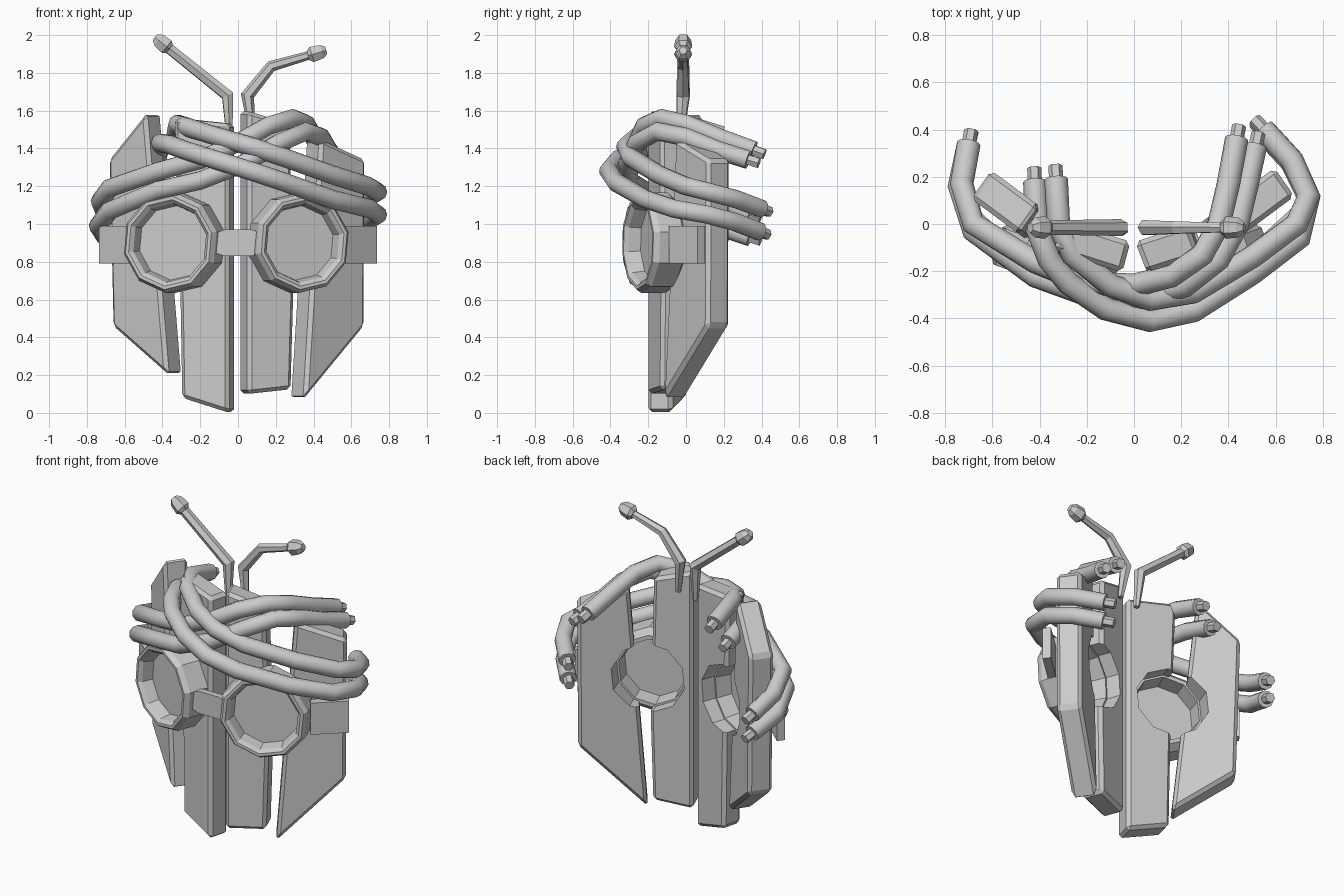
import bpy, bmesh
from math import sin, cos, pi, radians
from mathutils import Matrix, Vector

if "Cube" in bpy.data.objects:
    bpy.data.objects.remove(bpy.data.objects["Cube"])


def finish(name, bm):
    bmesh.ops.recalc_face_normals(bm, faces=bm.faces)
    me = bpy.data.meshes.new(name)
    bm.to_mesh(me)
    bm.free()
    ob = bpy.data.objects.new(name, me)
    bpy.context.collection.objects.link(ob)
    return ob


def to_mesh(ob):
    bpy.ops.object.select_all(action='DESELECT')
    ob.select_set(True)
    bpy.context.view_layer.objects.active = ob
    bpy.ops.object.convert(target='MESH')


def slab(name, outline, a, b, offset, bevel=0.0, cutter=None):
    """x/z outline laid on the upright plane through plan points a and b, thickened by offset."""
    k = (b[1] - a[1]) / (b[0] - a[0])
    bm = bmesh.new()
    front = [bm.verts.new((x, a[1] + k * (x - a[0]), z)) for x, z in outline]
    back = [bm.verts.new(v.co + Vector((*offset, 0))) for v in front]
    bm.faces.new(front)
    bm.faces.new(back)
    n = len(front)
    for i in range(n):
        j = (i + 1) % n
        bm.faces.new((front[i], front[j], back[j], back[i]))
    ob = finish(name, bm)
    if bevel:
        m = ob.modifiers.new("bevel", 'BEVEL')
        m.width, m.segments = bevel, 1
    if cutter:
        m = ob.modifiers.new("eye_hole", 'BOOLEAN')
        m.operation, m.object, m.solver = 'DIFFERENCE', cutter, 'EXACT'
    if bevel or cutter:
        to_mesh(ob)
    return ob


def lathe(name, profile, matrix, closed=True, caps=False, n=10):
    """Ten-sided ring from (radius, depth) points; depth runs along +y."""
    bm = bmesh.new()
    rings = []
    for r, d in profile:
        rings.append([bm.verts.new((r * cos(2 * pi * (i + .35) / n), d,
                                    r * sin(2 * pi * (i + .35) / n))) for i in range(n)])
    pairs = list(zip(rings, rings[1:])) + ([(rings[-1], rings[0])] if closed else [])
    for p, q in pairs:
        for i in range(n):
            j = (i + 1) % n
            bm.faces.new((p[i], p[j], q[j], q[i]))
    if caps:
        bm.faces.new(rings[0])
        bm.faces.new(rings[-1])
    bm.transform(matrix)
    return finish(name, bm)


def tube(name, pts, radii, res, smooth=False):
    cu = bpy.data.curves.new(name, 'CURVE')
    cu.dimensions = '3D'
    cu.bevel_depth, cu.bevel_resolution, cu.use_fill_caps = 1.0, res, True
    sp = cu.splines.new('POLY')
    sp.points.add(len(pts) - 1)
    for p, co, r in zip(sp.points, pts, radii):
        p.co, p.radius = (*co, 1), r
    sp.use_smooth = smooth
    ob = bpy.data.objects.new(name, cu)
    bpy.context.collection.objects.link(ob)
    to_mesh(ob)
    if smooth:
        bpy.ops.object.shade_smooth_by_angle(angle=radians(50))
    return ob


# goggles: frame, recessed lens, side strap, and a helper to cut the eye hole
cutters = {}
for side, s, cx in (("left", -1, -0.365), ("right", 1, 0.347)):
    M = Matrix.Translation((cx, -0.245, 0.9)) @ Matrix.Rotation(s * radians(20), 4, 'Z')
    lathe(f"goggle_frame_{side}", [(.195, .09), (.21, .01), (.23, -.01), (.248, -.01),
                                   (.267, .02), (.267, .15), (.23, .19), (.205, .19)], M)
    lathe(f"goggle_lens_{side}", [(.205, .075), (.205, .09)], M, closed=False, caps=True)
    cutters[side] = lathe(f"eye_cutter_{side}", [(.217, -.2), (.217, .6)], M, closed=False, caps=True)
    cutters[side].hide_render = True
    slab(f"strap_{side}", [(s * .57, .79), (s * .735, .79), (s * .735, .99), (s * .57, .99)],
         (s * .57, -.09), (s * .735, .06), (-s * .03, .04))
slab("goggle_bridge", [(-.13, .85), (-.07, .83), (.07, .83), (.13, .85),
                       (.13, .95), (.07, .97), (-.07, .97), (-.13, .95)],
     (-.1, -.29), (.1, -.29), (0, .04))

# mask planks
slab("plank_inner_left", [(-.05, 0), (-.30, .08), (-.31, .65), (-.34, 1.56), (-.05, 1.53)],
     (-.05, -.205), (-.30, -.125), (.035, .13), .02, cutters["left"])
slab("plank_inner_right", [(.055, .1), (.285, .125), (.30, .65), (.28, 1.53), (.055, 1.6)],
     (.055, -.205), (.29, -.13), (-.05, .13), .02, cutters["right"])
slab("plank_outer_left", [(-.375, .2), (-.67, .46), (-.69, 1.34), (-.49, 1.59)],
     (-.37, -.13), (-.68, .1), (.085, .12), .02, cutters["left"])
slab("plank_outer_right", [(.355, .07), (.675, .46), (.68, 1.34), (.44, 1.45)],
     (.36, -.12), (.67, .11), (-.085, .12), .02, cutters["right"])
for c in cutters.values():
    bpy.data.objects.remove(c)

# two crossing pairs of cables, each with a small connector at both ends
cables = {
    "cable_falling_upper": [(-.33, .19, 1.47), (-.32, 0, 1.53), (-.26, -.13, 1.51), (-.1, -.26, 1.46),
                            (.07, -.32, 1.41), (.25, -.29, 1.35), (.5, -.14, 1.26), (.69, .0, 1.2),
                            (.74, .12, 1.17), (.67, .27, 1.13), (.55, .4, 1.08)],
    "cable_falling_lower": [(-.42, .18, 1.37), (-.41, -.02, 1.43), (-.36, -.15, 1.42), (-.28, -.25, 1.39),
                            (-.12, -.36, 1.34), (.07, -.41, 1.28), (.25, -.37, 1.22), (.5, -.21, 1.13),
                            (.7, -.06, 1.08), (.74, .11, 1.05), (.67, .26, 1.01), (.55, .39, .96)],
    "cable_rising_upper": [(-.70, .34, 1.05), (-.73, .17, 1.12), (-.68, .0, 1.19), (-.42, -.16, 1.28),
                           (-.2, -.25, 1.34), (0, -.26, 1.43), (.16, -.22, 1.52), (.29, -.13, 1.56),
                           (.36, .0, 1.53), (.4, .17, 1.46), (.435, .36, 1.39)],
    "cable_rising_lower": [(-.70, .34, .93), (-.74, .16, .99), (-.68, -.03, 1.07), (-.42, -.22, 1.18),
                           (-.2, -.3, 1.23), (.03, -.31, 1.32), (.22, -.26, 1.43), (.36, -.15, 1.49),
                           (.44, .0, 1.46), (.48, .17, 1.39), (.515, .33, 1.34)],
}
for name, pts in cables.items():
    tube(name, pts, [.05] * len(pts), 3, True)
    for tag, end, prev in (("start", pts[0], pts[1]), ("end", pts[-1], pts[-2])):
        e = Vector(end)
        d = (e - Vector(prev)).normalized()
        tube(f"{name}_connector_{tag}", [e - d * .02, e + d * .06], [.03, .03], 1)

# bent antennae with faceted knobs
antennae = {
    "left": [(-.045, -.03, 1.46), (-.055, -.015, 1.68), (-.385, -.015, 1.945)],
    "right": [(.075, -.03, 1.48), (.05, -.015, 1.68), (.175, -.015, 1.835), (.40, -.015, 1.9)],
}
for side, pts in antennae.items():
    tube(f"antenna_{side}", pts, [.018, .036, .03, .022][:len(pts)], 1)
    e = Vector(pts[-1])
    d = (e - Vector(pts[-2])).normalized()
    tube(f"antenna_knob_{side}", [e + d * t for t in (-.03, -.01, .045, .07)],
         [.03, .048, .042, .022], 1)
